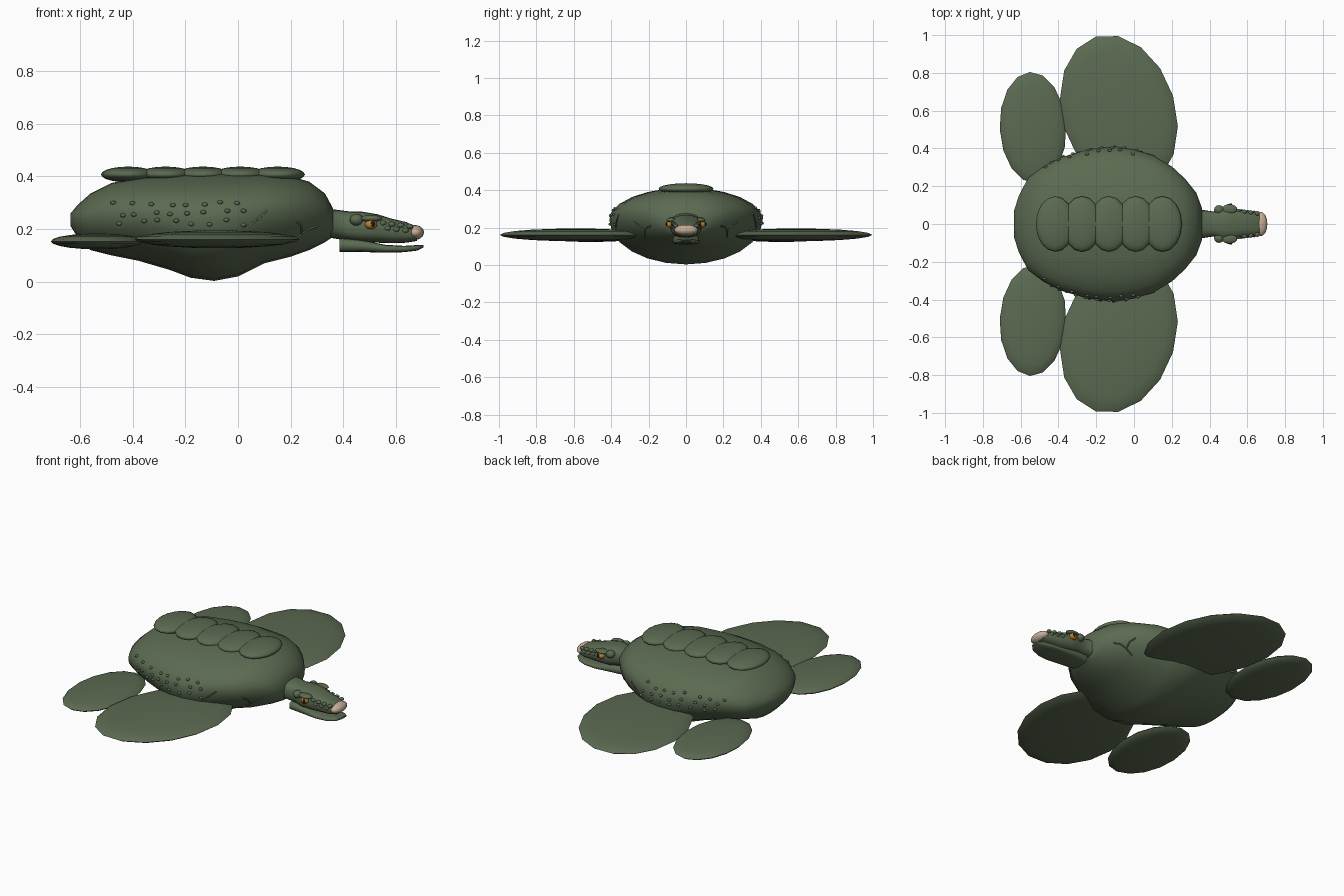
import bpy, bmesh, random
from math import sin, cos, pi, radians, copysign, sqrt
from mathutils import Vector

cube = bpy.data.objects.get("Cube")
if cube:
    bpy.data.objects.remove(cube, do_unlink=True)
random.seed(4)


def material(name, rgb):
    m = bpy.data.materials.new(name)
    m.use_nodes = True
    m.diffuse_color = (*rgb, 1)
    bsdf = next(n for n in m.node_tree.nodes if n.type == 'BSDF_PRINCIPLED')
    bsdf.inputs["Base Color"].default_value = (*rgb, 1)
    return m


GREEN = material("moss green", (0.105, 0.145, 0.083))
TAN = material("beak tan", (0.56, 0.42, 0.31))
AMBER = material("eye amber", (0.5, 0.22, 0.03))
DARK = material("pupil dark", (0.01, 0.01, 0.01))


def finish(bm, name, mat, angle=50):
    bmesh.ops.recalc_face_normals(bm, faces=bm.faces)
    me = bpy.data.meshes.new(name)
    bm.to_mesh(me)
    bm.free()
    me.materials.append(mat)
    ob = bpy.data.objects.new(name, me)
    bpy.context.collection.objects.link(ob)
    bpy.ops.object.select_all(action='DESELECT')
    ob.select_set(True)
    bpy.context.view_layer.objects.active = ob
    bpy.ops.object.shade_smooth_by_angle(angle=radians(angle))
    return ob


def ball(name, loc, radii, mat, turn=0, seg=16, rings=10):
    bm = bmesh.new()
    bmesh.ops.create_uvsphere(bm, u_segments=seg, v_segments=rings, radius=1)
    for v in bm.verts:
        v.co = Vector([a * r for a, r in zip(v.co, radii)])
    ob = finish(bm, name, mat, 80)
    ob.location = loc
    ob.rotation_euler.z = turn
    return ob


def loft(name, stations, mat, sides=20, power=1.0, mid=0.5, angle=50):
    """Skin rings along x; each station is x, top, bottom, half width."""
    bm = bmesh.new()
    rings = []
    for x, top, bot, half in stations:
        zc = bot + (top - bot) * mid
        ring = []
        for i in range(sides):
            a = 2 * pi * i / sides
            c, s = (copysign(abs(f) ** power, f) for f in (cos(a), sin(a)))
            ring.append(bm.verts.new((x, half * c, zc + s * (top - zc if s > 0 else zc - bot))))
        rings.append(ring)
    for a, b in zip(rings, rings[1:]):
        for i in range(sides):
            j = (i + 1) % sides
            bm.faces.new((a[i], a[j], b[j], b[i]))
    bm.faces.new(rings[0])
    bm.faces.new(rings[-1])
    return finish(bm, name, mat, angle)


# Domed body with a deep belly
BODY = [(-.635, .26, .21, .07), (-.61, .29, .17, .15), (-.56, .335, .12, .245),
        (-.48, .375, .1, .305), (-.38, .395, .08, .355), (-.26, .405, .045, .39),
        (-.18, .41, .015, .405), (-.09, .413, .003, .41), (0, .413, .02, .395),
        (.1, .41, .07, .365), (.2, .4, .095, .305), (.27, .38, .12, .24),
        (.33, .335, .15, .165), (.36, .28, .17, .085)]
loft("body", BODY, GREEN, 24, mid=.58)

# Row of overlapping back plates
for i in range(5):
    ball("back_plate_%d" % (i + 1), (-.417 + i * .142, 0, .407), (.103, .147, .03), GREEN)

# Neck, skull and lower jaw
loft("head", [(.3, .3, .17, .12), (.36, .275, .165, .075), (.42, .267, .155, .066),
              (.47, .266, .15, .085), (.53, .256, .148, .082), (.58, .24, .146, .07),
              (.64, .226, .148, .065), (.68, .205, .155, .05)], GREEN, 20, .75)
loft("lower_jaw", [(.385, .166, .113, .062), (.46, .16, .113, .07), (.56, .14, .11, .072),
                   (.63, .136, .112, .066), (.68, .139, .118, .05), (.705, .14, .13, .025)],
     GREEN, 16, .6)
ball("beak", (.672, 0, .187), (.034, .064, .028), TAN)


def body_point(x, z):
    """Side position on the shell at a given length and height."""
    for a, b in zip(BODY, BODY[1:]):
        if a[0] <= x <= b[0]:
            t = (x - a[0]) / (b[0] - a[0])
            top, bot, half = (p + (q - p) * t for p, q in zip(a[1:], b[1:]))
            zc = bot + (top - bot) * .58
            k = (z - zc) / (top - zc if z > zc else zc - bot)
            return half * sqrt(max(0, 1 - k * k))


def strand(name, points, radius):
    cu = bpy.data.curves.new(name, 'CURVE')
    cu.dimensions = '3D'
    cu.bevel_depth = radius
    cu.bevel_resolution = 1
    sp = cu.splines.new('POLY')
    sp.points.add(len(points) - 1)
    for p, co in zip(sp.points, points):
        p.co = (*co, 1)
    cu.materials.append(GREEN)
    bpy.context.collection.objects.link(bpy.data.objects.new(name, cu))


for side, s in (("left", 1), ("right", -1)):
    # Broad paddles
    ball(side + "_front_flipper", (-.08, s * .59, .161), (.3, .42, .034), GREEN, s * radians(17))
    ball(side + "_rear_flipper", (-.535, s * .51, .153), (.176, .295, .03), GREEN, s * radians(3))

    # Eyes under heavy brows
    ball(side + "_eye", (.505, s * .085, .217), (.023, .022, .018), AMBER)
    ball(side + "_pupil", (.512, s * .104, .219), (.008, .005, .011), DARK, 0, 8, 6)
    ball(side + "_brow", (.505, s * .078, .24), (.042, .026, .013), GREEN)
    ball(side + "_cheek", (.45, s * .075, .235), (.026, .025, .022), GREEN)

    # Warts on head and flank
    for i in range(7):
        x = .55 + .017 * i
        ball(side + "_head_wart", (x, s * (.068 - .002 * i), .222 - .018 * (i % 2) - .002 * i),
             (.014, .013, .01), GREEN, 0, 8, 6)
    for row, z in enumerate((.297, .26, .225)):
        for i in range(8):
            x = -.46 + .066 * i + row * .012 + random.uniform(-.015, .015)
            h = z + random.uniform(-.01, .01)
            ball(side + "_wart", (x, s * body_point(x, h), h), (.011, .008, .008), GREEN, 0, 8, 6)

    # Raised creases near the shoulder
    for path in ([(.03, .2), (.07, .235), (.11, .27)],
                 [(.2, .15), (.24, .18), (.27, .2), (.3, .21)],
                 [(.24, .18), (.24, .21), (.22, .23)]):
        strand(side + "_crease", [(x, s * body_point(x, z), z) for x, z in path], .004)
